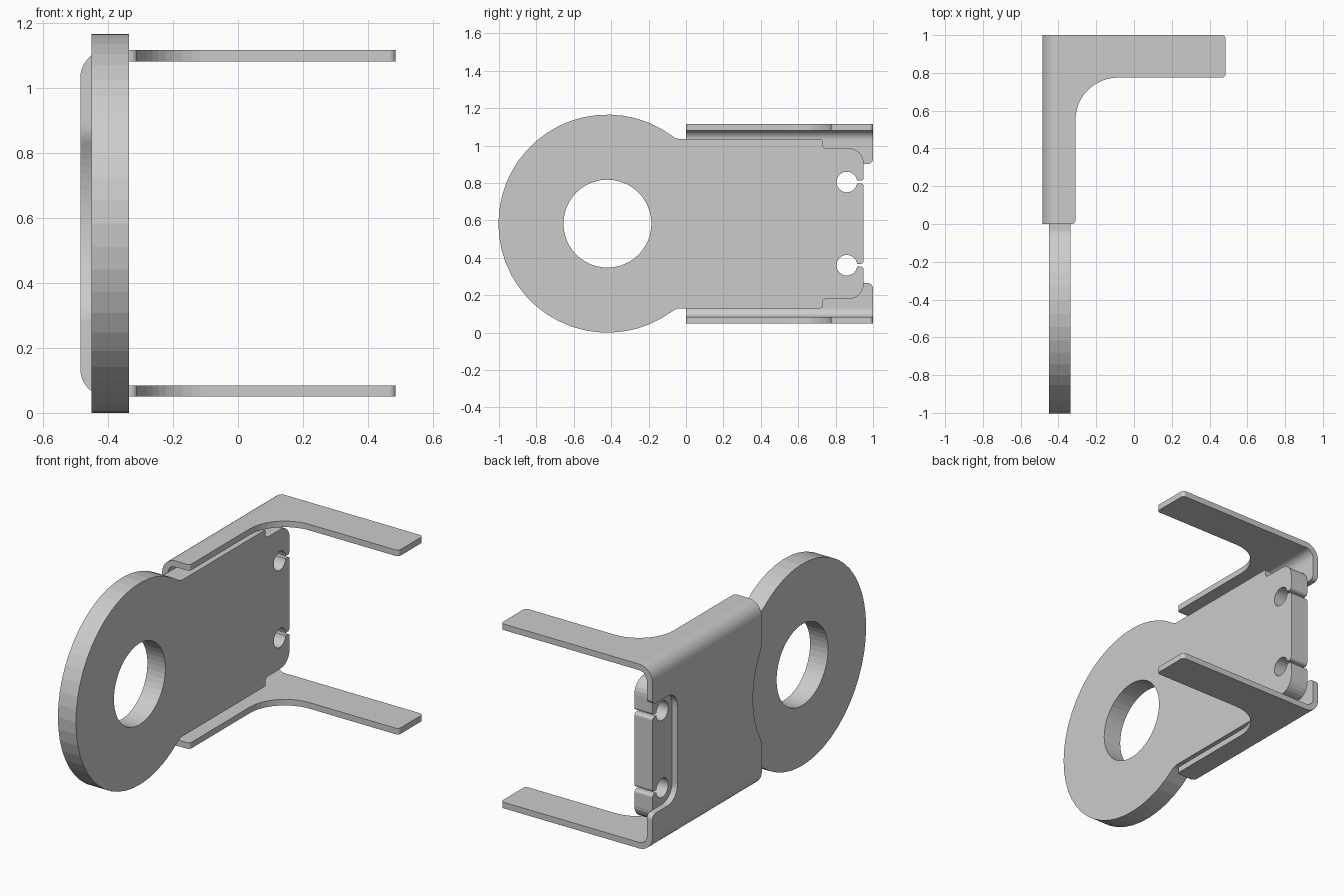
import bpy, bmesh
from math import pi, sin, cos, atan2, sqrt, asin, tan
from mathutils import Vector

cube = bpy.data.objects.get("Cube")
if cube:
    bpy.data.objects.remove(cube, do_unlink=True)

MID = 0.583          # height of the symmetry plane
HUB = -0.42          # y of the disc centre

steel = bpy.data.materials.new("plain_grey")
steel.use_nodes = True
steel.diffuse_color = (0.6, 0.6, 0.6, 1)
steel.node_tree.nodes["Principled BSDF"].inputs["Base Color"].default_value = (0.6, 0.6, 0.6, 1)


def arc(cx, cy, r, a0, a1, n):
    """Points along a circular arc."""
    return [(cx + r * cos(a0 + (a1 - a0) * i / n), cy + r * sin(a0 + (a1 - a0) * i / n))
            for i in range(n + 1)]


def rounded(points, closed=True, n=6):
    """Fillet every corner given as (u, v, radius)."""
    out = []
    for i, p in enumerate(points):
        if len(p) == 2 or (not closed and i in (0, len(points) - 1)):
            out.append(p[:2])
            continue
        c = Vector(p[:2])
        a = (Vector(points[i - 1][:2]) - c).normalized()
        b = (Vector(points[(i + 1) % len(points)][:2]) - c).normalized()
        half = a.angle(b) / 2
        o = c + (a + b).normalized() * (p[2] / sin(half))
        s, e = c + a * p[2] / tan(half) - o, c + b * p[2] / tan(half) - o
        a0 = atan2(s.y, s.x)
        turn = (atan2(e.y, e.x) - a0 + pi) % (2 * pi) - pi
        out += arc(o.x, o.y, p[2], a0, a0 + turn, n)
    return out


def mirrored(half):
    """Close a half outline by mirroring it across v = 0."""
    return half + [(u, -v) for u, v in reversed(half)]


def prism(name, outline, w0, w1, place):
    """Extrude an outline from w0 to w1; place maps (u, v, w) to x, y, z."""
    pts = []
    for p in outline:
        if not pts or (Vector(p) - Vector(pts[-1])).length > 1e-5:
            pts.append(p)
    if (Vector(pts[0]) - Vector(pts[-1])).length < 1e-5:
        pts.pop()
    bm = bmesh.new()
    face = bm.faces.new([bm.verts.new(place(u, v, w0)) for u, v in pts])
    res = bmesh.ops.extrude_face_region(bm, geom=[face])
    shift = Vector(place(0, 0, w1)) - Vector(place(0, 0, w0))
    bmesh.ops.translate(bm, vec=shift,
                        verts=[g for g in res["geom"] if isinstance(g, bmesh.types.BMVert)])
    bmesh.ops.recalc_face_normals(bm, faces=bm.faces)
    mesh = bpy.data.meshes.new(name)
    bm.to_mesh(mesh)
    bm.free()
    mesh.materials.append(steel)
    obj = bpy.data.objects.new(name, mesh)
    bpy.context.collection.objects.link(obj)
    return obj


def boolean(obj, cutter, operation):
    """Apply a boolean and drop the cutter."""
    mod = obj.modifiers.new("cut", 'BOOLEAN')
    mod.operation, mod.object, mod.solver = operation, cutter, 'EXACT'
    bpy.context.view_layer.update()
    deps = bpy.context.evaluated_depsgraph_get()
    mesh = bpy.data.meshes.new_from_object(obj.evaluated_get(deps))
    obj.modifiers.clear()
    obj.data = mesh
    bpy.data.objects.remove(cutter, do_unlink=True)


def side(u, v, w):      # outline in y, z
    return (w, u, MID + v)


def section(u, v, w):   # outline in x, z
    return (u, w, MID + v)


def plan(u, v, w):      # outline in x, y
    return (u, v, w)


# Thick plate: disc blending into a stepped tail with two keyhole slots
R, F, H = 0.583, 0.07, 0.4525
dy = sqrt((R + F) ** 2 - (H + F) ** 2)
th = atan2(H + F, dy)
disc = arc(HUB, 0, R, pi, th, 18) + arc(HUB + dy, H + F, F, th + pi, 1.5 * pi, 6)
steps = rounded([disc[-1], (0.73, H, 0.01), (0.73, 0.4025, 0.02), (0.95, 0.4025, 0.08),
                 (0.95, 0.23, 0.016), (0.9, 0.23)], closed=False)[1:-1]
gap = asin(0.0075 / 0.055)
keyhole = arc(0.86, 0.2225, 0.055, gap, 2 * pi - gap, 28)
lip = rounded([(0.9, 0.215), (0.95, 0.215, 0.016), (0.95, 0)], closed=False)[1:]
plate = prism("ring_plate", mirrored(disc + steps + keyhole + lip), -0.45, -0.335, side)
bore = prism("bore_cutter", arc(HUB, 0, 0.235, 0, 2 * pi, 48), -0.6, -0.2, side)
boolean(plate, bore, 'DIFFERENCE')

# Bent bracket: channel section along y
bracket = prism("bracket", rounded([
    (0.6, 0.533), (-0.485, 0.533, 0.085), (-0.485, -0.533, 0.085), (0.6, -0.533),
    (0.6, -0.498), (-0.45, -0.498, 0.05), (-0.45, 0.498, 0.05), (0.6, 0.498)], n=10),
    -0.1, 1.1, section)

# Web outline: curved relief beside the disc, open notch at the back
R, F = 0.5, 0.12
dz = sqrt((R + F) ** 2 - (F - HUB) ** 2)
th = atan2(dz, F - HUB)
relief = arc(HUB, 0, R, 0, th, 10) + arc(F, dz, F, th + pi, pi, 8)
notch = rounded([(0, 0.7), (1, 0.7), (1, 0.3175, 0.03), (0.77, 0.3175, 0.09), (0.77, 0)],
                closed=False)
boolean(bracket, prism("web_cutter", mirrored(relief + notch), -0.7, 0.7, side), 'INTERSECT')

# Flange outline: arms with a large inner fillet
arms = rounded([(-0.6, 0), (-0.31, 0, 0.02), (-0.31, 0.775, 0.225), (0.485, 0.775, 0.02),
                (0.485, 1, 0.02), (-0.6, 1)], n=12)
boolean(bracket, prism("flange_cutter", arms, -0.2, 1.4, plan), 'INTERSECT')
